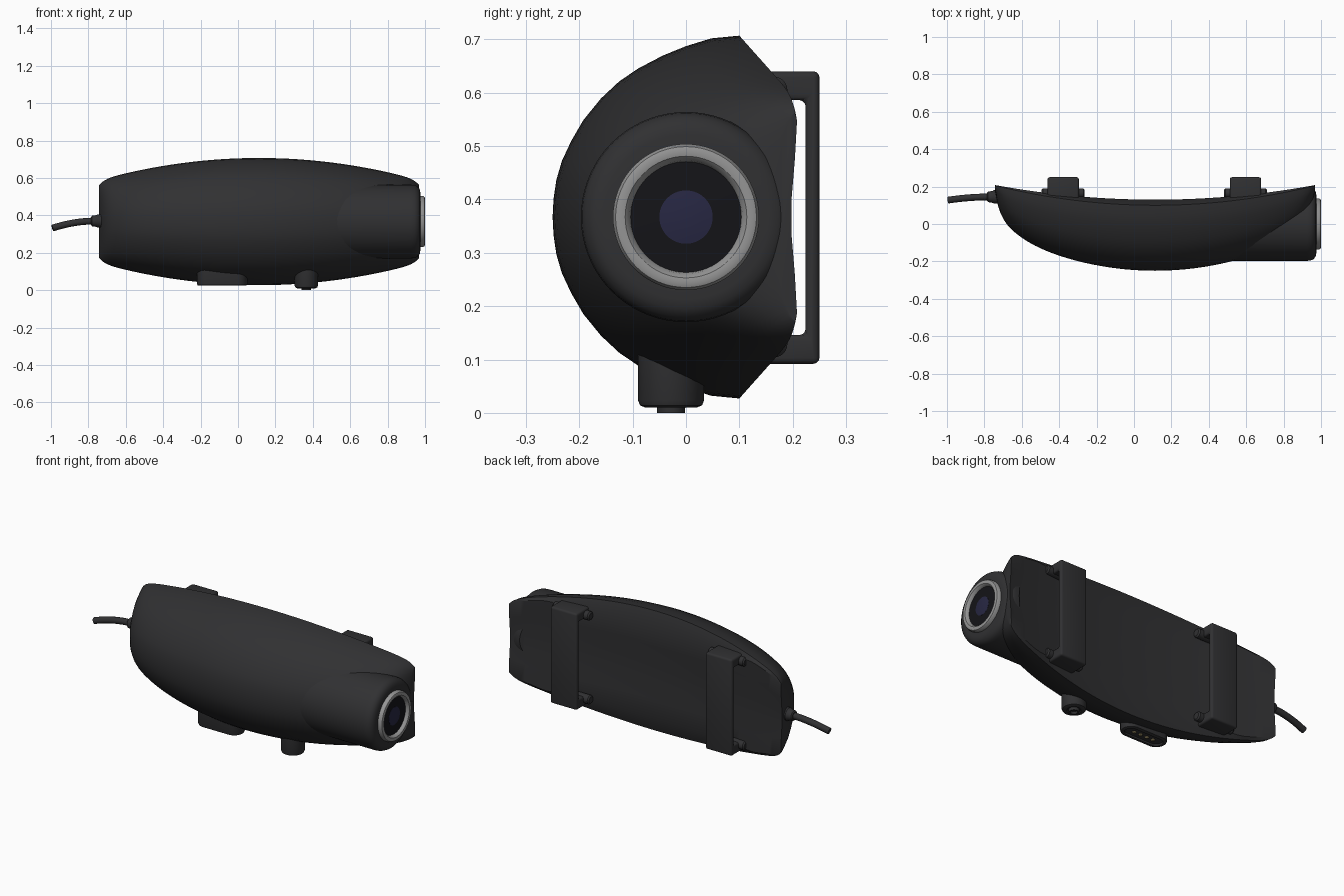
import bpy, bmesh, math
from mathutils import Vector, Matrix

if "Cube" in bpy.data.objects:
    bpy.data.objects.remove(bpy.data.objects["Cube"])

ZC = 0.367  # height of the body centre line


def mat(name, rgb):
    m = bpy.data.materials.new(name)
    m.diffuse_color = (*rgb, 1)
    m.use_nodes = True
    m.node_tree.nodes["Principled BSDF"].inputs["Base Color"].default_value = m.diffuse_color
    return m


DARK = mat("dark_plastic", (0.03, 0.03, 0.032))
SILVER = mat("silver", (0.3, 0.3, 0.3))
GLASS = mat("black_glass", (0.007, 0.007, 0.009))
IRIS = mat("blue_glass", (0.02, 0.02, 0.055))
BRASS = mat("brass", (0.25, 0.2, 0.1))


def finish(bm, name, material=DARK, angle=32):
    bmesh.ops.recalc_face_normals(bm, faces=bm.faces[:])
    me = bpy.data.meshes.new(name)
    bm.to_mesh(me)
    bm.free()
    me.materials.append(material)
    me.shade_smooth()
    me.set_sharp_from_angle(angle=math.radians(angle))
    ob = bpy.data.objects.new(name, me)
    bpy.context.collection.objects.link(ob)
    return ob


def loft(rings, name, material=DARK, angle=32):
    bm = bmesh.new()
    vs = [[bm.verts.new(p) for p in r] for r in rings]
    n = len(rings[0])
    for a, b in zip(vs, vs[1:]):
        for i in range(n):
            bm.faces.new((a[i], a[(i + 1) % n], b[(i + 1) % n], b[i]))
    bm.faces.new(vs[0])
    bm.faces.new(vs[-1])
    return finish(bm, name, material, angle)


def lathe(profile, centre, axis, name, material=DARK, n=48):
    """Revolve (distance, radius) pairs about a line through centre."""
    q = Vector((0, 0, 1)).rotation_difference(Vector(axis))
    rings = [[Vector(centre) + q @ Vector((r * math.cos(2 * math.pi * i / n),
                                           r * math.sin(2 * math.pi * i / n), d))
              for i in range(n)] for d, r in profile]
    return loft(rings, name, material)


def extrude(outline, vec, name, bevel):
    bm = bmesh.new()
    f = bm.faces.new([bm.verts.new(p) for p in outline])
    r = bmesh.ops.extrude_face_region(bm, geom=[f])
    bmesh.ops.translate(bm, vec=vec, verts=[v for v in r["geom"] if isinstance(v, bmesh.types.BMVert)])
    bmesh.ops.recalc_face_normals(bm, faces=bm.faces[:])
    edges = [e for e in bm.edges if e.calc_face_angle(0) > 0.6]
    bmesh.ops.bevel(bm, geom=edges, offset=bevel, segments=3, profile=0.5, affect='EDGES')
    return finish(bm, name)


# Body: curved shell lofted along x; front half profile is (depth, height) fractions
half = [(1, 0), (0.995, 0.1), (0.98, 0.205), (0.95, 0.31), (0.90, 0.42), (0.835, 0.535),
        (0.74, 0.655), (0.643, 0.748), (0.54, 0.82), (0.41, 0.89), (0.286, 0.942),
        (0.15, 0.985), (0, 1)]
rings = []
for k in range(49):
    t = math.sin((k / 48 - 0.5) * math.pi)
    x, a = 0.113 + 0.855 * t, abs(t)
    h = 0.34 - 0.118 * a**2 - 0.027 * a**30
    yf = -0.25 + 0.22 * a**2 + 0.1 * a**8 + 0.1 * a**40
    ridge = 0.10 + 0.105 * a**2
    panel = 0.13 + 0.078 * a**2
    ph = min(0.255, h - 0.015)
    up = [(ridge + (yf - ridge) * u, h * v) for u, v in half]
    up += [(panel, ph), (panel - 0.004, ph * 0.6), (panel - 0.01, ph * 0.2)]
    sec = up + [(y, -z) for y, z in reversed(up[1:])]
    rings.append([(x, y, ZC + z) for y, z in sec])
loft(rings, "body_shell", angle=28)

# Lens barrel, with its hidden start slanted to stay inside the shell
n = 72
rings = []
for x, r in [(None, 0.197), (0.925, 0.197), (0.945, 0.195), (0.962, 0.187),
             (0.972, 0.172), (0.975, 0.155), (0.975, 0.12)]:
    ring = []
    for i in range(n):
        c, s = math.cos(2 * math.pi * i / n), math.sin(2 * math.pi * i / n)
        ring.append((0.40 + (r * c + 0.2) * 1.28 if x is None else x, r * c, ZC + r * s))
    rings.append(ring)
loft(rings, "lens_barrel")

# Lens ring, glass and pupil
lens = (0, 0, ZC)
lathe([(0.96, 0.137), (0.988, 0.137), (0.997, 0.132), (1.0, 0.124), (0.998, 0.114),
       (0.99, 0.106), (0.977, 0.103)], lens, (1, 0, 0), "lens_ring", SILVER, 64)
lathe([(0.96, 0.104), (0.98, 0.104), (0.982, 0.05)], lens, (1, 0, 0), "lens_glass", GLASS, 64)
lathe([(0.975, 0.05), (0.983, 0.05), (0.986, 0.03), (0.987, 0.01)], lens, (1, 0, 0), "lens_pupil", IRIS)

# Back strap loops and their hinge pins
loop = [(0.11, 0.64), (0.25, 0.64), (0.25, 0.092), (0.11, 0.092),
        (0.11, 0.146), (0.224, 0.146), (0.224, 0.586), (0.11, 0.586)]
for side, x0 in (("left", -0.462), ("right", 0.513)):
    extrude([(x0, y, z) for y, z in loop], (0.167, 0, 0), side + "_strap_loop", 0.011)
    for end, z in (("upper", 0.605), ("lower", 0.129)):
        lathe([(-0.115, 0.018), (-0.108, 0.025), (0.108, 0.025), (0.115, 0.018)],
              (x0 + 0.083, 0.165, z), (1, 0, 0), f"{side}_{end}_pin", n=24)

# Cable and strain relief
lathe([(0, 0.022), (0.005, 0.028), (0.03, 0.032), (0.035, 0.036), (0.09, 0.036)],
      (-0.785, 0.145, 0.37), (1, 0, 0), "cable_relief", n=32)
cu = bpy.data.curves.new("cable", 'CURVE')
cu.dimensions = '3D'
cu.bevel_depth, cu.bevel_resolution, cu.use_fill_caps = 0.018, 4, True
sp = cu.splines.new('BEZIER')
sp.bezier_points.add(1)
for bp, co, d in zip(sp.bezier_points, [(-0.76, 0.145, 0.37), (-0.992, 0.128, 0.332)],
                     [(-0.09, 0, 0), (-0.07, -0.01, -0.022)]):
    bp.co, bp.handle_left, bp.handle_right = co, Vector(co) - Vector(d), Vector(co) + Vector(d)
cu.materials.append(DARK)
bpy.context.collection.objects.link(bpy.data.objects.new("cable", cu))

# Charging connector underneath: stadium block with four pins
cx, cy, r, hl = -0.085, -0.027, 0.055, 0.08
rings = []
for z, inset in [(0.15, 0), (0.034, 0), (0.027, 0.003), (0.024, 0.01), (0.024, 0.02), (0.032, 0.023)]:
    ring = []
    for i in range(40):
        a = 2 * math.pi * (i + 0.5) / 40
        ring.append((cx + math.copysign(hl, math.cos(a)) + (r - inset) * math.cos(a),
                     cy + (r - inset) * math.sin(a), z))
    rings.append(ring)
loft(rings, "connector_block")
for i in range(4):
    lathe([(0, 0.011), (0.012, 0.011), (0.017, 0.006)], (cx - 0.06 + 0.04 * i, cy, 0.042),
          (0, 0, -1), f"connector_pin_{i + 1}", BRASS, 16)

# Control knob underneath
lathe([(-0.15, 0.062), (-0.024, 0.062), (-0.014, 0.058), (-0.01, 0.048), (-0.01, 0.036),
       (-0.016, 0.032), (-0.016, 0.027), (0, 0.026), (0, 0.018), (-0.012, 0.014)],
      (0.365, -0.028, 0), (0, 0, -1), "control_knob")
